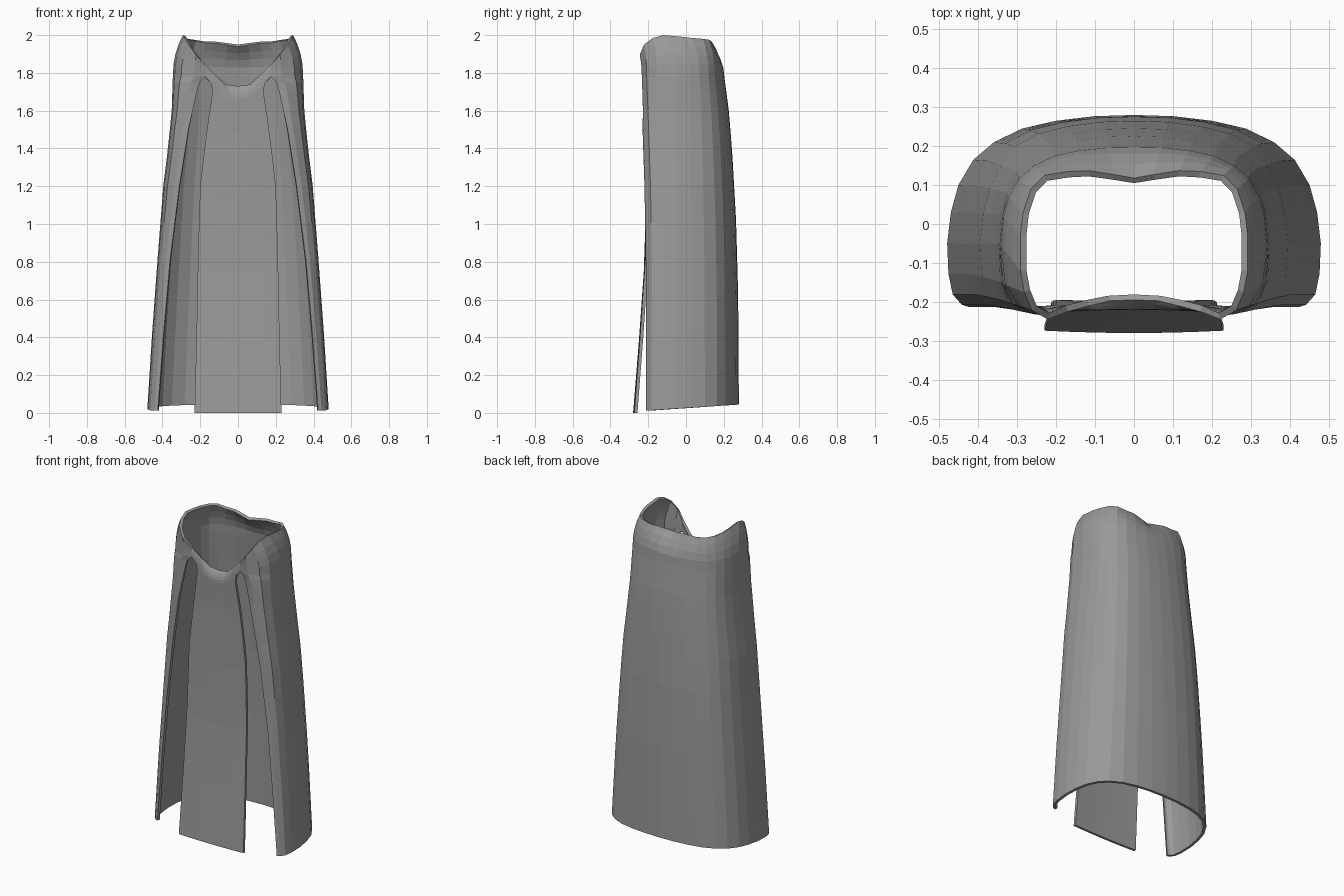
import bpy, bmesh
from mathutils import Vector

if "Cube" in bpy.data.objects:
    bpy.data.objects.remove(bpy.data.objects["Cube"])


def curve(pts, z):
    """Piecewise-linear lookup in a list of (z, value)."""
    for (a, va), (b, vb) in zip(pts, pts[1:]):
        if z <= b:
            return va + (vb - va) * max(0, z - a) / (b - a)
    return pts[-1][1]


SLIT_TOP = 1.78
# half width, slit edge, back depth, front depth, panel half width, panel depth by height
WIDTH = [(0, .48), (.4, .455), (.8, .426), (1.2, .395), (1.4, .37), (1.6, .351), (1.78, .345)]
EDGE = [(0, .425), (.4, .395), (.8, .36), (1.2, .31), (1.5, .262), (1.7, .218), (1.75, .203), (1.78, .175)]
BACK = [(0, .28), (.6, .276), (1, .265), (1.4, .243), (1.6, .226), (1.78, .203)]
FRONT = [(0, -.213), (.8, -.213), (1.2, -.22), (1.5, -.23), (1.78, -.24)]
PANEL = [(0, .23), (.4, .22), (.9, .21), (1.2, .2), (1.45, .172), (1.7, .135), (1.75, .143), (1.78, .175)]
PANEL_Y = [(0, -.28), (.4, -.248), (.8, -.22), (1.1, -.214), (1.5, -.215), (1.78, -.225)]

# side and back cross-section: x as a share of the half width, y at the hem
SECTION = [(1, -.05), (.98, .03), (.94, .1), (.86, .165), (.75, .21),
           (.6, .245), (.42, .265), (.21, .277), (0, .28)]
# neck rim from front centre round to back centre
RIM = [(0, -.195, 1.73), (.06, -.197, 1.738), (.115, -.21, 1.785), (.17, -.225, 1.84),
       (.222, -.245, 1.895), (.262, -.222, 1.95), (.282, -.175, 1.985), (.292, -.12, 2),
       (.292, -.03, 1.992), (.285, .03, 1.985), (.265, .09, 1.98), (.23, .125, 1.975),
       (.17, .135, 1.965), (.115, .137, 1.965), (.05, .127, 1.957), (0, .118, 1.95)]
PANEL_TOPS = [1.66, 1.665, 1.69, SLIT_TOP]
HEIGHTS = [0, .2, .4, .6, .8, 1, 1.2, 1.35, 1.5, 1.6, 1.7, 1.75, 1.78]


def panel_row(h):
    row = []
    for i, top in enumerate(PANEL_TOPS):
        z = h * top / SLIT_TOP
        bow = .006 * (i / 3) ** 2 * (1 - h / SLIT_TOP)
        row.append(Vector((curve(PANEL, z) * i / 3, curve(PANEL_Y, z) + bow, z)))
    return row


def shell_row(h):
    w, e, b, f = (curve(c, h) for c in (WIDTH, EDGE, BACK, FRONT))
    join = max(0, (h - 1.5) / .28) * .015
    # rounded front corner, then the side and back
    xy = [(e, f + join), (e + .32 * (w - e), f + .006),
          (e + .74 * (w - e), f + .032), (e + .94 * (w - e), f + .085)]
    xy += [(w * px, py * b / .28 if py > 0 else py) for px, py in SECTION]
    hem = 1 - h / SLIT_TOP
    return [Vector((x, y, h + (.012 + .065 * (y + .21)) * hem)) for x, y in xy]


def strip(bm, rows):
    for lo, hi in zip(rows, rows[1:]):
        for i in range(len(lo) - 1):
            bm.faces.new((lo[i], lo[i + 1], hi[i + 1], hi[i]))


bm = bmesh.new()
# hanging front panel and wrapped shell below the slit tops
panel = [[bm.verts.new(p) for p in panel_row(h)] for h in HEIGHTS]
shell = [[bm.verts.new(p) for p in shell_row(h)] for h in HEIGHTS]
shell[-1][0] = panel[-1][-1]
strip(bm, panel)
strip(bm, shell)

# yoke: joins panel and shell and curves in to the neck rim
base = panel[-1] + shell[-1][1:]
yoke = [base]
for t in (.3, .55, .78, 1):
    row = []
    for v, r in zip(base, RIM):
        r = Vector(r)
        p = v.co.lerp(r, t ** 2.2)
        p.z = v.co.z + (r.z - v.co.z) * t
        row.append(bm.verts.new(p))
    yoke.append(row)
strip(bm, yoke)

mesh = bpy.data.meshes.new("robe")
loose = [v for v in bm.verts if not v.link_faces]
bmesh.ops.delete(bm, geom=loose, context='VERTS')
bm.to_mesh(mesh)
bm.free()
robe = bpy.data.objects.new("robe", mesh)
bpy.context.collection.objects.link(robe)

# dark grey cloth
grey = bpy.data.materials.new("dark_cloth")
grey.diffuse_color = (.32, .32, .32, 1)
grey.use_nodes = True
grey.node_tree.nodes["Principled BSDF"].inputs["Base Color"].default_value = grey.diffuse_color
mesh.materials.append(grey)

# mirror the half and give the cloth thickness inward
mirror = robe.modifiers.new("mirror", 'MIRROR')
mirror.merge_threshold = .001
cloth = robe.modifiers.new("cloth_thickness", 'SOLIDIFY')
cloth.thickness = .017
cloth.offset = -1
